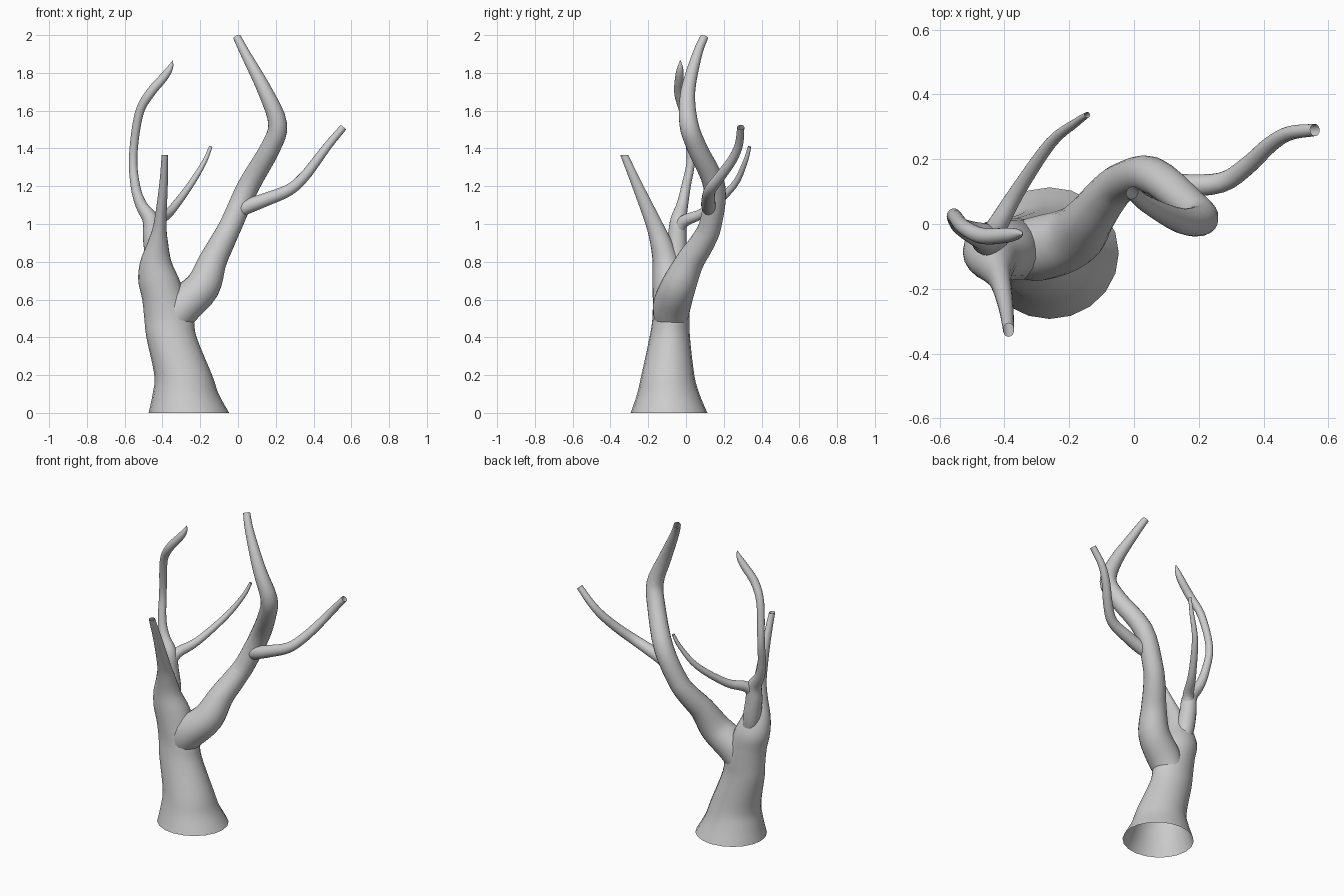
import bpy, bmesh, math
from mathutils import Vector

SIDES = 20


def spline(pts, steps):
    """Catmull-Rom resampling of (x, y, z, radius...) tuples."""
    p = [Vector(q) for q in pts]
    p = [p[0] * 2 - p[1]] + p + [p[-1] * 2 - p[-2]]
    out = []
    for i in range(1, len(p) - 2):
        a, b, c, d = p[i - 1:i + 3]
        for s in range(steps):
            t = s / steps
            out.append(0.5 * (2 * b + (c - a) * t + (2 * a - 5 * b + 4 * c - d) * t ** 2
                              + (3 * b - a - 3 * c + d) * t ** 3))
    return out + [p[-2]]


def limb(name, pts, level=False, pointed=False, steps=4):
    """Tapered tube; level keeps every ring horizontal and allows two radii."""
    if not level:
        pts = [q for q in pts]
    path = spline([q[:3] for q in pts], steps)
    radii = spline([(q[3], q[-1], 0) for q in pts], steps)
    bm = bmesh.new()
    rings, u = [], Vector((1, 0, 0))
    for i, (c, r) in enumerate(zip(path, radii)):
        t = (path[min(i + 1, len(path) - 1)] - path[max(i - 1, 0)]).normalized()
        if level:
            t = Vector((0, 0, 1))
        u = (u - t * u.dot(t)).normalized()
        v = t.cross(u)
        ring = []
        for k in range(SIDES):
            a = 2 * math.pi * k / SIDES
            ring.append(bm.verts.new(c + u * math.cos(a) * r[0] + v * math.sin(a) * r[1]))
        rings.append(ring)
    for a, b in zip(rings, rings[1:]):
        for k in range(SIDES):
            j = (k + 1) % SIDES
            bm.faces.new((a[k], a[j], b[j], b[k]))
    if pointed:
        bm.faces.new(rings[-1])
    for f in bm.faces:
        f.smooth = True
    me = bpy.data.meshes.new(name)
    bm.to_mesh(me)
    bm.free()
    ob = bpy.data.objects.new(name, me)
    bpy.context.collection.objects.link(ob)
    return ob


# flared hollow trunk running up into the front left limb
limb("trunk", [
    (-.26, -.09, 0, .213, .203), (-.277, -.094, .1, .175, .165),
    (-.29, -.096, .2, .153, .14), (-.352, -.086, .4, .133, .107),
    (-.366, -.08, .5, .13, .098), (-.392, -.08, .6, .115, .096),
    (-.418, -.083, .7, .11, .094), (-.435, -.102, .8, .083, .075),
    (-.425, -.13, .9, .055, .06), (-.413, -.168, 1.0, .034, .047),
    (-.395, -.255, 1.2, .023, .031), (-.387, -.327, 1.365, .017, .021)], level=True)

# main right limb
limb("main_limb", [
    (-.36, -.08, .46, .085), (-.29, -.075, .565, .1), (-.187, -.04, .67, .093),
    (-.135, .02, .8, .075), (-.085, .085, .9, .066), (-.035, .13, 1.0, .06),
    (.055, .15, 1.2, .058), (.17, .06, 1.4, .053), (.21, .015, 1.53, .05),
    (.145, .01, 1.7, .039), (.04, .06, 1.9, .026), (-.006, .097, 1.99, .021)])

# twig leaving the main limb to the right
limb("right_twig", [
    (.01, .13, 1.07, .035), (.055, .12, 1.095, .039), (.14, .118, 1.127, .036),
    (.27, .128, 1.18, .031), (.35, .18, 1.25, .028), (.42, .245, 1.34, .025),
    (.48, .28, 1.42, .022), (.558, .29, 1.512, .019)])

# rear left branch with its curled pointed end
limb("rear_left_branch", [
    (-.42, -.06, .68, .04), (-.435, -.05, .8, .052), (-.453, -.047, .92, .05),
    (-.462, -.04, 1.02, .043), (-.512, -.02, 1.1, .031), (-.543, .0, 1.2, .025),
    (-.555, .026, 1.36, .022), (-.525, -.01, 1.58, .023), (-.467, -.037, 1.69, .025),
    (-.395, -.035, 1.775, .023), (-.36, -.031, 1.825, .016),
    (-.345, -.03, 1.865, .002)], pointed=True)

# thin twig reaching to the back
limb("back_twig", [
    (-.455, -.045, .95, .034), (-.425, -.01, 1.015, .032), (-.36, .1, 1.065, .024),
    (-.257, .25, 1.2, .018), (-.18, .312, 1.325, .013), (-.144, .337, 1.41, .009)])
